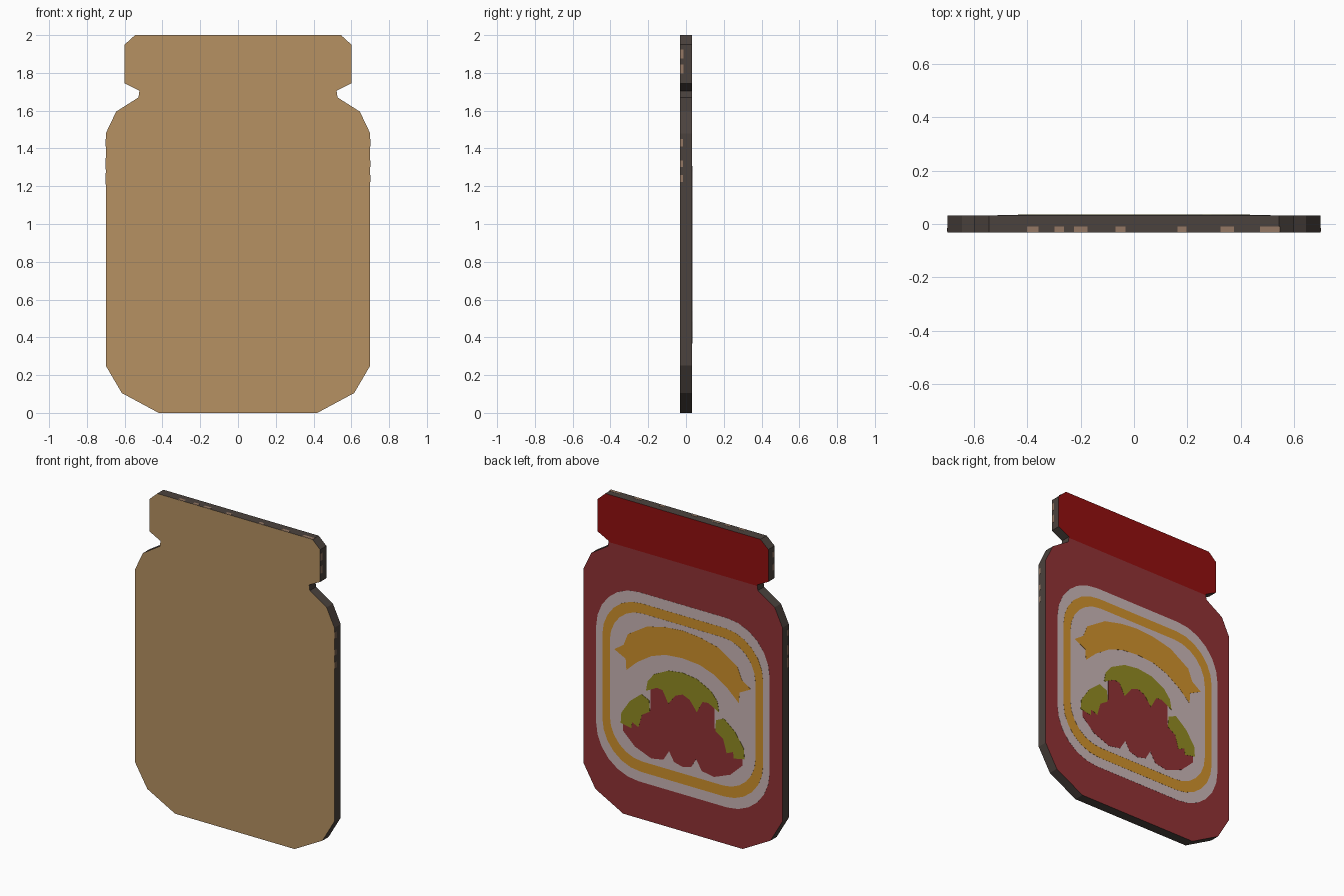
import bpy, bmesh, math, random
from mathutils import Matrix, Vector

if "Cube" in bpy.data.objects:
    bpy.data.objects.remove(bpy.data.objects["Cube"])

random.seed(4)


def material(name, rgb):
    m = bpy.data.materials.new(name)
    lin = [((c / 255 + 0.055) / 1.055) ** 2.4 if c > 10 else c / 255 / 12.92 for c in rgb]
    m.diffuse_color = (*lin, 1)
    m.use_nodes = True
    m.node_tree.nodes["Principled BSDF"].inputs["Base Color"].default_value = m.diffuse_color
    return m


CARD = material("tan_card", (182, 145, 98))
EDGE = material("dark_brown_edge", (75, 66, 61))
CHIP = material("light_brown_chip", (148, 119, 99))
LID = material("deep_red", (147, 15, 15))
JAM = material("jam_red", (145, 50, 53))
WHITE = material("label_white", (202, 182, 182))
GOLD = material("golden_orange", (207, 145, 44))
GREEN = material("leaf_green", (145, 138, 34))

BACK = 0.031
STEP = 0.0008


def finish(bm, name, mats):
    bmesh.ops.recalc_face_normals(bm, faces=bm.faces[:])
    me = bpy.data.meshes.new(name)
    bm.to_mesh(me)
    bm.free()
    for m in mats:
        me.materials.append(m)
    ob = bpy.data.objects.new(name, me)
    bpy.context.collection.objects.link(ob)
    return ob


def prism(outline, y0, y1):
    bm = bmesh.new()
    f = bm.faces.new([bm.verts.new((x, y0, z)) for x, z in outline])
    new = bmesh.ops.extrude_face_region(bm, geom=[f])["geom"]
    bmesh.ops.translate(bm, vec=(0, y1 - y0, 0),
                        verts=[v for v in new if isinstance(v, bmesh.types.BMVert)])
    bmesh.ops.recalc_face_normals(bm, faces=bm.faces[:])
    return bm


def mirrored(half):
    """Close a right-hand half profile with its reflection (skip points on the axis)."""
    return half + [(-x, z) for x, z in reversed(half) if x > 1e-5]


def plate(name, outline, layer, mat):
    """Thin painted plate on the back of the board."""
    return finish(prism(outline, BACK - 0.001, BACK + layer * STEP), name, [mat])


def rounded(hw, z0, z1, r, n=7):
    half = []
    for cz, a0 in ((z0 + r, -90), (z1 - r, 0)):
        for i in range(n):
            a = math.radians(a0 + 90 * i / (n - 1))
            half.append((hw - r + r * math.cos(a), cz + r * math.sin(a)))
    return mirrored(half)


# Jar-shaped board: card front, painted back, dark edges
jar = [(.42, 0), (.615, .105), (.70, .25), (.70, 1.48), (.645, 1.595),
       (.527, 1.67), (.522, 1.705), (.60, 1.745), (.60, 1.95), (.545, 2.0)]
bm = prism(mirrored(jar), -0.032, BACK)
bmesh.ops.bisect_plane(bm, geom=bm.verts[:] + bm.edges[:] + bm.faces[:],
                       plane_co=(0, 0, 1.698), plane_no=(0, 0, 1))
bm.normal_update()
for f in bm.faces:
    if f.normal.y < -0.5:
        f.material_index = 0
    elif f.normal.y > 0.5:
        f.material_index = 3 if f.calc_center_median().z > 1.698 else 2
    else:
        f.material_index = 1
finish(bm, "jar_board", [CARD, EDGE, JAM, LID])

# Label with golden border
plate("label", rounded(.61, .235, 1.437, .30), 1, WHITE)
plate("label_border", rounded(.565, .30, 1.37, .27), 2, GOLD)
plate("label_centre", rounded(.512, .368, 1.308, .23), 3, WHITE)

# Curved ribbon with notched tails
plate("ribbon", mirrored([
    (0, 1.10), (.12, 1.09), (.22, 1.055), (.32, .99), (.395, .92), (.40, .99),
    (.48, 1.03), (.415, 1.075), (.385, 1.15), (.25, 1.235), (.12, 1.265), (0, 1.275)]),
    4, GOLD)

# Fruit cluster
plate("berries", mirrored([
    (0, .41), (.06, .425), (.095, .485), (.135, .42), (.22, .405), (.335, .45),
    (.42, .53), (.42, .62), (.33, .70), (.225, .715), (.225, .87), (.10, .92), (0, .93)]),
    4, JAM)

# Leaves: middle crown and a pair at the sides
plate("middle_leaf", mirrored([
    (0, .87), (.05, .85), (.10, .785), (.14, .86), (.18, .865), (.257, .825),
    (.245, .89), (.20, .945), (.10, .995), (0, 1.008)]), 5, GREEN)
side_leaf = [(.235, .77), (.23, .70), (.285, .665), (.31, .58), (.355, .60), (.36, .56),
             (.435, .575), (.43, .64), (.37, .73), (.29, .795)]
for side, s in (("left", -1), ("right", 1)):
    plate(side + "_leaf", [(s * x, z) for x, z in side_leaf], 5, GREEN)

# Worn chips along the cut edges
bm = bmesh.new()


def chip(pos, size):
    bmesh.ops.create_cube(bm, size=1, matrix=Matrix.Translation(Vector(pos))
                          @ Matrix.Diagonal((*size, 1)))


for x in (-.38, -.28, -.2, -.05, .18, .35, .51):
    chip((x, -.02, 2.0), (random.uniform(.03, .08), .02, .002))
for s in (-1, 1):
    for z in (1.24, 1.32, 1.43):
        chip((s * .70, -.022, z), (.002, .014, random.uniform(.03, .07)))
    for z in (1.82, 1.9):
        chip((s * .60, -.02, z), (.002, .016, random.uniform(.03, .05)))
finish(bm, "edge_chips", [CHIP])
